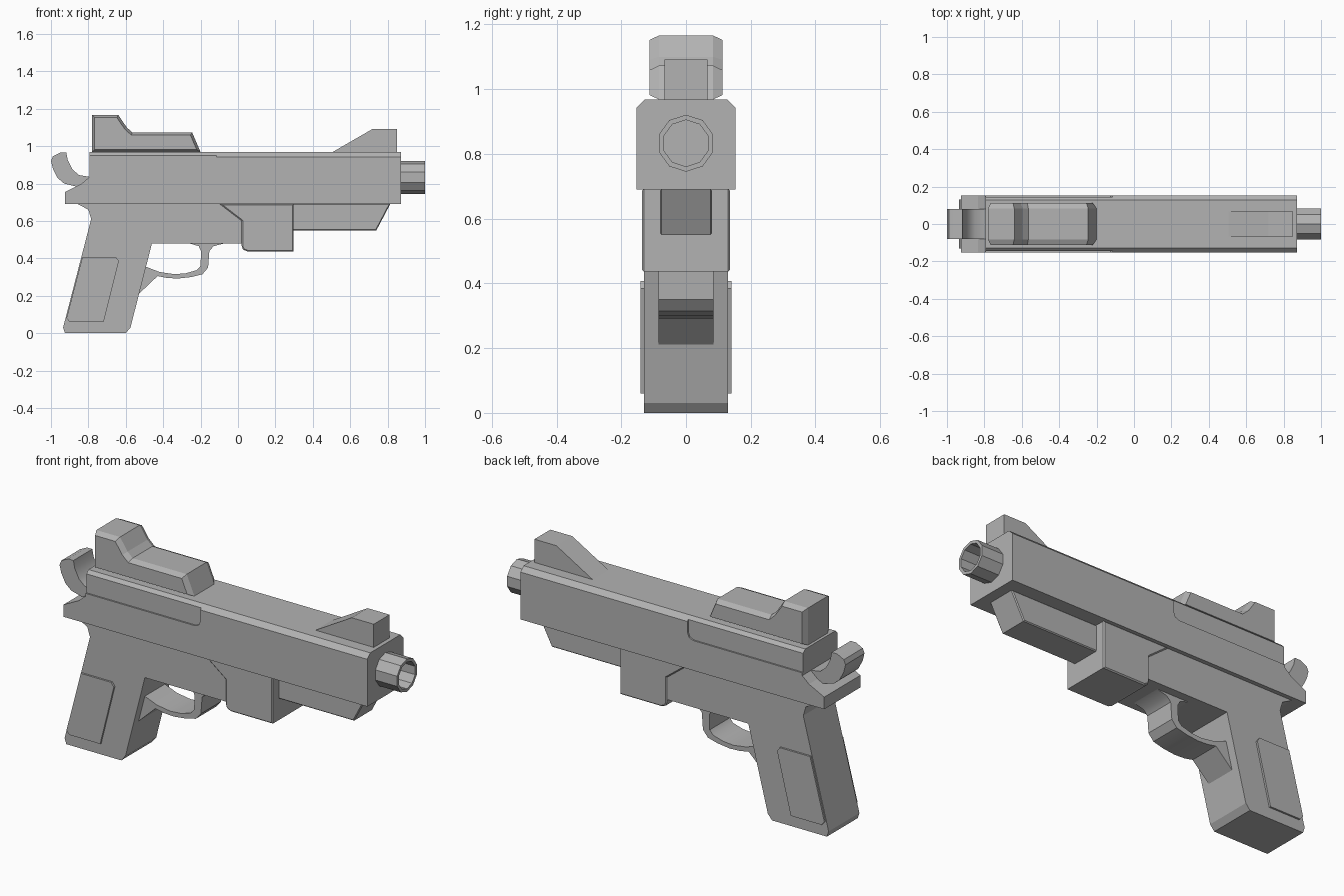
import bpy
import bmesh
import math
from mathutils import Vector

if "Cube" in bpy.data.objects:
    bpy.data.objects.remove(bpy.data.objects["Cube"], do_unlink=True)

# Single flat colour
grey = bpy.data.materials.new("plain grey")
grey.use_nodes = True
colour = (0.45, 0.45, 0.45, 1)
grey.diffuse_color = colour
grey.node_tree.nodes["Principled BSDF"].inputs["Base Color"].default_value = colour


def finish(bm, name, smooth=False):
    bmesh.ops.recalc_face_normals(bm, faces=bm.faces[:])
    mesh = bpy.data.meshes.new(name)
    bm.to_mesh(mesh)
    bm.free()
    mesh.materials.append(grey)
    ob = bpy.data.objects.new(name, mesh)
    bpy.context.collection.objects.link(ob)
    if smooth:
        bpy.ops.object.select_all(action='DESELECT')
        ob.select_set(True)
        bpy.context.view_layer.objects.active = ob
        bpy.ops.object.shade_smooth_by_angle(angle=math.radians(35))
    return ob


def side_solid(name, profile, half, centre=0, chamfer=0, inset=0, top_bevel=0, smooth=False):
    """Extrude an (x, z) profile across y, optionally chamfering its sides or top edges."""
    bm = bmesh.new()
    flat = half - chamfer
    cap = bm.faces.new([bm.verts.new((x, centre - flat, z)) for x, z in profile])
    ext = bmesh.ops.extrude_face_region(bm, geom=[cap], use_keep_orig=True)
    bmesh.ops.translate(bm, vec=(0, 2 * flat, 0),
                        verts=[g for g in ext["geom"] if isinstance(g, bmesh.types.BMVert)])
    bmesh.ops.recalc_face_normals(bm, faces=bm.faces[:])
    if chamfer:
        caps = [f for f in bm.faces if abs(f.normal.y) > 0.9]
        for f in caps:
            side = math.copysign(1, f.normal.y)
            bmesh.ops.inset_region(bm, faces=[f], thickness=inset, use_even_offset=True)
            for v in f.verts:
                v.co.y += side * chamfer
    if top_bevel:
        top = max(z for x, z in profile)
        edges = [e for e in bm.edges
                 if all(v.co.z > top - 0.001 for v in e.verts)
                 and abs(e.verts[0].co.y - e.verts[1].co.y) < 0.001]
        bmesh.ops.bevel(bm, geom=edges, offset=top_bevel, segments=1, affect='EDGES')
    return finish(bm, name, smooth)


# Slide with chamfered top edges
slide = side_solid("slide", [
    (-0.925, 0.69), (0.872, 0.69), (0.872, 0.968), (-0.795, 0.968),
    (-0.795, 0.835), (-0.835, 0.8), (-0.925, 0.755)], 0.153, top_bevel=0.025)

# Shallow recess on both sides of the slide's rear
for side, y in (("right", -0.165), ("left", 0.165)):
    cutter = side_solid(side + "_recess_cutter", [
        (-0.85, 0.85), (-0.15, 0.85), (-0.125, 0.86), (-0.115, 0.885),
        (-0.115, 1.0), (-0.85, 1.0)], 0.02, centre=y)
    cutter.hide_render = True
    cutter.hide_set(True)
    cut = slide.modifiers.new(side + "_recess", 'BOOLEAN')
    cut.operation = 'DIFFERENCE'
    cut.solver = 'EXACT'
    cut.object = cutter

# Frame and grip
side_solid("frame_and_grip", [
    (-0.86, 0.692), (-0.8, 0.66), (-0.785, 0.61), (-0.935, 0.03), (-0.925, 0.0),
    (-0.6, 0.0), (-0.575, 0.03), (-0.46, 0.48), (0.05, 0.48), (0.05, 0.692)], 0.13)

# Grip panels
for side, y in (("right", -0.13), ("left", 0.13)):
    side_solid(side + "_grip_panel", [
        (-0.832, 0.407), (-0.652, 0.407), (-0.637, 0.385),
        (-0.718, 0.06), (-0.9, 0.06), (-0.917, 0.08)], 0.01, centre=y)

# Trigger guard
side_solid("trigger_guard", [
    (-0.53, 0.21), (-0.43, 0.305), (-0.38, 0.295), (-0.32, 0.292), (-0.25, 0.3),
    (-0.19, 0.315), (-0.16, 0.35), (-0.153, 0.44), (-0.13, 0.465), (-0.06, 0.483),
    (-0.27, 0.483), (-0.21, 0.465), (-0.198, 0.44), (-0.2, 0.36), (-0.22, 0.337),
    (-0.28, 0.32), (-0.34, 0.315), (-0.42, 0.327), (-0.5, 0.358)], 0.085, smooth=True)

# Under-barrel housing and its front lamp
side_solid("under_housing", [
    (-0.1, 0.692), (0.02, 0.6), (0.02, 0.465), (0.027, 0.447), (0.05, 0.437),
    (0.298, 0.437), (0.298, 0.692)], 0.136, chamfer=0.006, inset=0.006)
side_solid("under_lamp", [
    (0.28, 0.55), (0.74, 0.55), (0.815, 0.692), (0.28, 0.692)],
    0.08, chamfer=0.005, inset=0.005)

# Sights
side_solid("front_sight", [
    (0.5, 0.965), (0.72, 1.092), (0.85, 1.092), (0.85, 0.965)], 0.067)
side_solid("rear_sight", [
    (-0.78, 0.968), (-0.2, 0.968), (-0.245, 1.073), (-0.565, 1.073), (-0.595, 1.1),
    (-0.64, 1.166), (-0.78, 1.166)], 0.113, chamfer=0.03, inset=0.014)

# Hammer
side_solid("hammer", [
    (-1.0, 0.92), (-0.99, 0.945), (-0.95, 0.965), (-0.918, 0.965), (-0.91, 0.925),
    (-0.885, 0.875), (-0.85, 0.845), (-0.79, 0.835), (-0.79, 0.785), (-0.87, 0.785),
    (-0.93, 0.8), (-0.965, 0.83), (-0.99, 0.88)], 0.08, smooth=True)

# Ten-sided hollow barrel, as rings joined along x
bm = bmesh.new()
rings = []
for x, radius in ((0.84, 0.088), (1.0, 0.088), (1.0, 0.072), (0.875, 0.072)):
    ring = []
    for i in range(10):
        a = math.pi / 2 + math.tau * i / 10
        ring.append(bm.verts.new(Vector((x, radius * math.cos(a), 0.833 + radius * math.sin(a)))))
    rings.append(ring)
for a, b in zip(rings, rings[1:]):
    for i in range(10):
        j = (i + 1) % 10
        bm.faces.new((a[i], a[j], b[j], b[i]))
bm.faces.new(rings[0])
bm.faces.new(rings[-1])
finish(bm, "barrel")
